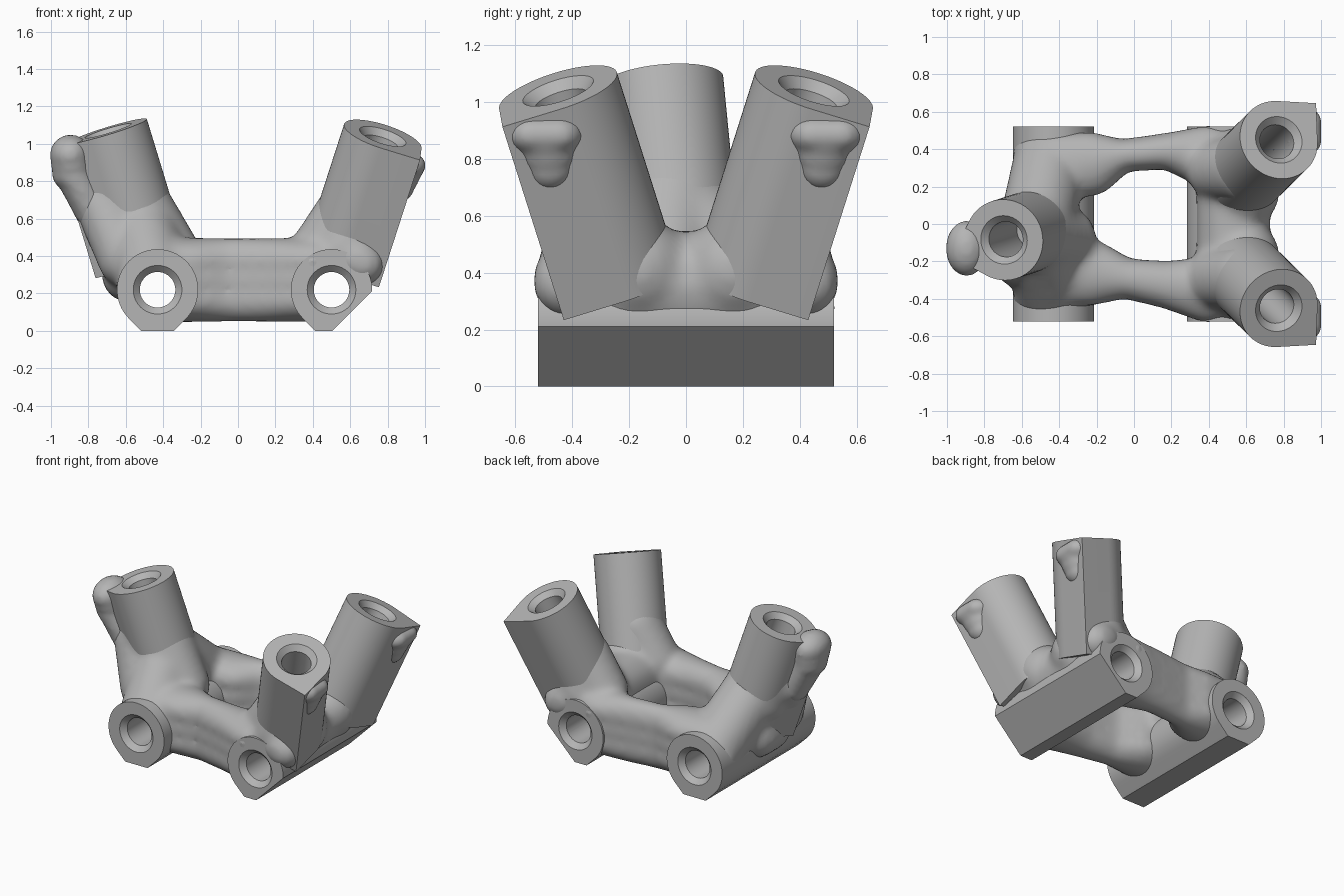
import bpy, bmesh, math
from mathutils import Vector, Matrix

old = bpy.data.objects.get("Cube")
if old:
    bpy.data.objects.remove(old, do_unlink=True)

grey = bpy.data.materials.new("plain grey")
grey.use_nodes = True
COLOUR = (0.46, 0.46, 0.46, 1)
grey.diffuse_color = COLOUR
grey.node_tree.nodes["Principled BSDF"].inputs["Base Color"].default_value = COLOUR

R = 0.217          # outer radius of every socket
SEG = 64


def add_object(name, bm):
    mesh = bpy.data.meshes.new(name)
    bmesh.ops.recalc_face_normals(bm, faces=bm.faces)
    bm.to_mesh(mesh)
    bm.free()
    mesh.materials.append(grey)
    obj = bpy.data.objects.new(name, mesh)
    bpy.context.collection.objects.link(obj)
    return obj


def loft(name, sections):
    """Skin closed rings of 3D points and cap both ends."""
    bm = bmesh.new()
    loops = [[bm.verts.new(p) for p in s] for s in sections]
    for a, b in zip(loops, loops[1:]):
        for i in range(len(a)):
            j = (i + 1) % len(a)
            bm.faces.new((a[i], a[j], b[j], b[i]))
    bm.faces.new(loops[0])
    bm.faces.new(loops[-1])
    return add_object(name, bm)


def frame(axis, hint):
    """Two unit vectors square to the axis, the first one towards the hint."""
    u = (hint - axis * hint.dot(axis)).normalized()
    return u, axis.cross(u)


def teardrop(name, start, end, hint):
    """Round bar with a square ridge along the hinted side."""
    axis = (end - start).normalized()
    u, v = frame(axis, hint)
    angles = [math.pi / 4 + 1.5 * math.pi * i / 48 for i in range(49)]
    flat = [(R * math.cos(a), R * math.sin(a)) for a in angles]
    flat.append((R * math.sqrt(2), 0))
    return loft(name, [[c + u * x + v * y for x, y in flat] for c in (start, end)])


def bore(name, mouth, axis, steps):
    """Turned cutter; steps are (distance along axis, radius)."""
    u, v = frame(axis, Vector((axis.y, axis.z, axis.x)))
    turn = [2 * math.pi * i / SEG for i in range(SEG)]
    obj = loft(name, [[mouth + axis * d + (u * math.cos(a) + v * math.sin(a)) * r
                       for a in turn] for d, r in steps])
    obj.hide_render = True
    return obj


def organic(name, limbs, voxel, smooth):
    """Fuse chains of ellipsoids into one soft skin."""
    bm = bmesh.new()
    for a, b, sa, sb in limbs:
        a, b, sa, sb = map(Vector, (a, b, sa, sb))
        n = max(2, int((b - a).length / 0.04))
        for i in range(n + 1):
            s = sa.lerp(sb, i / n)
            m = Matrix.Translation(a.lerp(b, i / n)) @ Matrix.Diagonal((*s, 1))
            bmesh.ops.create_icosphere(bm, subdivisions=3, radius=1, matrix=m)
    obj = add_object(name, bm)
    rm = obj.modifiers.new("fuse", "REMESH")
    rm.mode, rm.voxel_size = "VOXEL", voxel
    sm = obj.modifiers.new("soften", "SMOOTH")
    sm.factor, sm.iterations = 0.5, smooth
    return obj


def boolean(obj, cutter, kind):
    mod = obj.modifiers.new(kind.lower(), "BOOLEAN")
    mod.operation, mod.object, mod.solver = kind, cutter, "EXACT"


def ball(r):
    return (r, r, r)


# Flat underside with sloping outer edges for the lower bars
outline = [(-0.525, 0), (0.505, 0), (2.505, 2), (-2.525, 2)]
trim = loft("underside_trim", [[Vector((x, y, z)) for x, z in outline] for y in (-1, 1)])
trim.hide_render = True

parts, cutters = [], []

# Lower bars with bores right through
Y = Vector((0, 1, 0))
for side, x in (("right", -0.43), ("left", 0.5)):
    c = Vector((x, 0, 0.22))
    bar = teardrop(side + "_bar", c - Y * 0.52, c + Y * 0.52, Vector((0, 0, -1)))
    boolean(bar, trim, "INTERSECT")
    parts.append(bar)
    cutters.append(bore(side + "_bar_bore", c, Y, [
        (-0.53, 0.14), (-0.485, 0.095), (0.485, 0.095), (0.53, 0.14)]))

# Leaning sockets with a ridge on the underside
sockets = {
    "right_socket": ((-0.483, -0.017, 0.375), (-0.695, -0.085, 1.07)),
    "left_front_socket": ((0.554, -0.234, 0.36), (0.774, -0.45, 1.04)),
    "left_back_socket": ((0.554, 0.234, 0.36), (0.774, 0.45, 1.04)),
}
for name, (a, b) in sockets.items():
    a, b = Vector(a), Vector(b)
    axis = (b - a).normalized()
    parts.append(teardrop(name, a, b, Vector((axis.x, axis.y, 0))))
    cutters.append(bore(name + "_bore", b, axis, [
        (-0.55, 0.095), (-0.035, 0.095), (0.01, 0.14)]))

# Soft body: cores of the bars, roots of the sockets, web between the left pair
limbs = [
    ((-0.43, -0.33, 0.23), (-0.43, 0.33, 0.23), ball(0.16), ball(0.16)),
    ((0.5, -0.33, 0.23), (0.5, 0.33, 0.23), ball(0.16), ball(0.16)),
    ((0.53, -0.2, 0.35), (0.53, 0.2, 0.35), ball(0.2), ball(0.2)),
    ((-0.38, -0.08, 0.41), (-0.55, -0.05, 0.66), ball(0.18), ball(0.2)),
    ((-0.56, -0.04, 0.55), (-0.65, -0.07, 0.85), ball(0.215), ball(0.19)),
    ((-0.6, -0.2, 0.38), (-0.72, -0.1, 0.66), ball(0.15), ball(0.15)),
    ((-0.58, -0.08, 0.3), (-0.58, 0.05, 0.3), ball(0.15), ball(0.15)),
]
for s in (-1, 1):
    limbs += [
        ((-0.45, s * 0.33, 0.28), (-0.53, -0.03, 0.6), ball(0.2), ball(0.2)),
        ((-0.44, s * 0.32, 0.265), (-0.44, s * 0.39, 0.25), ball(0.21), (0.21, 0.12, 0.21)),
        ((0.49, s * 0.3, 0.29), (0.49, s * 0.39, 0.28), ball(0.2), (0.2, 0.12, 0.2)),
        ((0.57, s * 0.34, 0.42), (0.62, s * 0.3, 0.6), ball(0.18), ball(0.19)),
        ((0.64, s * 0.41, 0.38), (0.67, s * 0.42, 0.36), ball(0.13), ball(0.12)),
        ((0.45, s * 0.29, 0.43), (0.595, s * 0.29, 0.63), ball(0.17), ball(0.18)),
        ((0.56, s * 0.12, 0.38), (0.59, s * 0.17, 0.41), ball(0.18), ball(0.19)),
    ]

# Deep bridges across the middle: x, y and half width along each one
bridges = [
    [(-0.4, -0.26, 0.18), (-0.24, -0.26, 0.18), (-0.05, -0.29, 0.11),
     (0.18, -0.325, 0.13), (0.4, -0.35, 0.18)],
    [(-0.4, 0.31, 0.18), (-0.24, 0.32, 0.175), (-0.07, 0.365, 0.09),
     (0.18, 0.39, 0.1), (0.4, 0.36, 0.17)],
]
for path in bridges:
    for (xa, ya, wa), (xb, yb, wb) in zip(path, path[1:]):
        for z in (0.17, 0.27, 0.375):
            limbs.append(((xa, ya, z), (xb, yb, z), (wa, wa, 0.125), (wb, wb, 0.125)))
parts.append(organic("body", limbs, 0.022, 14))

# Lumps on the outer side of each socket
parts.append(organic("right_lump", [
    ((-0.895, -0.13, 0.94), (-0.88, -0.12, 0.84), (0.112, 0.15, 0.11), (0.115, 0.13, 0.1)),
    ((-0.87, -0.12, 0.82), (-0.78, -0.1, 0.66), (0.1, 0.13, 0.1), (0.1, 0.12, 0.12))],
    0.018, 5))
for side, s in (("front", -1), ("back", 1)):
    parts.append(organic("left_" + side + "_lump", [
        ((0.91, s * 0.45, 0.885), (0.91, s * 0.54, 0.885), (0.095, 0.09, 0.07), (0.095, 0.09, 0.07)),
        ((0.905, s * 0.49, 0.87), (0.87, s * 0.48, 0.78), (0.09, 0.12, 0.08), (0.075, 0.09, 0.09))],
        0.016, 5))

for obj in parts:
    for c in cutters:
        boolean(obj, c, "DIFFERENCE")

# Bake the modifiers, remove the helpers, shade
graph = bpy.context.evaluated_depsgraph_get()
baked = [bpy.data.meshes.new_from_object(o.evaluated_get(graph)) for o in parts]
for obj, mesh in zip(parts, baked):
    obj.modifiers.clear()
    obj.data = mesh
for c in cutters + [trim]:
    bpy.data.objects.remove(c, do_unlink=True)
bpy.ops.object.select_all(action="DESELECT")
for obj in parts:
    obj.select_set(True)
bpy.context.view_layer.objects.active = parts[0]
bpy.ops.object.shade_smooth_by_angle(angle=math.radians(32))
